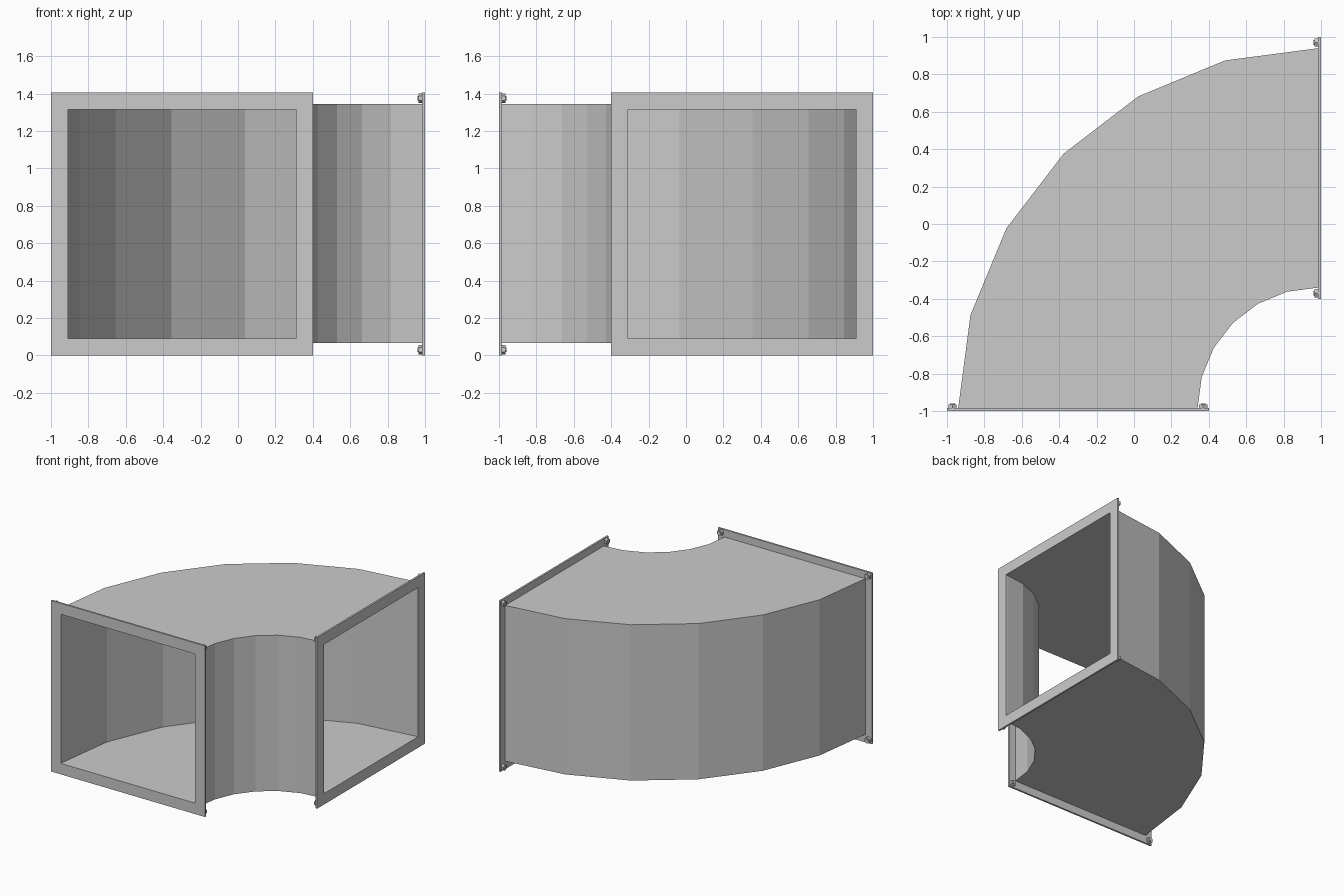
import bpy, bmesh
from math import sin, cos, pi, radians
from mathutils import Matrix, Vector

if "Cube" in bpy.data.objects:
    bpy.data.objects.remove(bpy.data.objects["Cube"])

H = 1.405            # flange height
C = 0.985            # elbow centre is at (C, -C)
SEGS = 6             # bend segments


def finish(name, bm, swap=False):
    """Make the object; swap mirrors it across the bend's diagonal."""
    if swap:
        for v in bm.verts:
            v.co = Vector((-v.co.y, -v.co.x, v.co.z))
    bmesh.ops.recalc_face_normals(bm, faces=bm.faces[:])
    me = bpy.data.meshes.new(name)
    bm.to_mesh(me)
    bm.free()
    ob = bpy.data.objects.new(name, me)
    bpy.context.collection.objects.link(ob)
    return ob


def sweep_tube(name, stations, swap=False):
    """Hollow rectangular tube: each station is 4 outer + 4 inner points."""
    bm = bmesh.new()
    rings = [[bm.verts.new(p) for p in s] for s in stations]
    for a, b in zip(rings, rings[1:]):
        for o in (0, 4):
            for i in range(4):
                j = (i + 1) % 4
                bm.faces.new((a[o + i], a[o + j], b[o + j], b[o + i]))
    for r in (rings[0], rings[-1]):
        for i in range(4):
            j = (i + 1) % 4
            bm.faces.new((r[i], r[j], r[4 + j], r[4 + i]))
    return finish(name, bm, swap)


def rect(a0, a1, z0, z1):
    return [(a0, z0), (a1, z0), (a1, z1), (a0, z1)]


# Curved duct: hollow section swept through 90 degrees
section = rect(0.645, 1.925, 0.065, H - 0.06) + rect(0.675, 1.895, 0.09, H - 0.09)
stations = []
for k in range(SEGS + 1):
    t = pi / 2 * k / SEGS
    stations.append([(C - r * cos(t), -C + r * sin(t), z) for r, z in section])
sweep_tube("elbow_duct", stations)

# Flange frames and corner bolts at both ends
frame = rect(-1, 0.4, 0, H) + rect(-0.91, 0.31, 0.09, H - 0.09)
for end, swap in (("front", False), ("right", True)):
    sweep_tube(end + "_flange",
               [[(x, y, z) for x, z in frame] for y in (-1, -C)], swap)
    bm = bmesh.new()
    for x in (-0.97, 0.37):
        for z in (0.03, H - 0.03):
            # hex nut, then the bolt end standing out of it
            for sides, rad, length in ((6, 0.025, 0.02), (12, 0.013, 0.026)):
                m = (Matrix.Translation((x, -C + length / 2, z))
                     @ Matrix.Rotation(radians(90), 4, 'X'))
                bmesh.ops.create_cone(bm, cap_ends=True, segments=sides,
                                      radius1=rad, radius2=rad,
                                      depth=length, matrix=m)
    finish(end + "_bolts", bm, swap)
